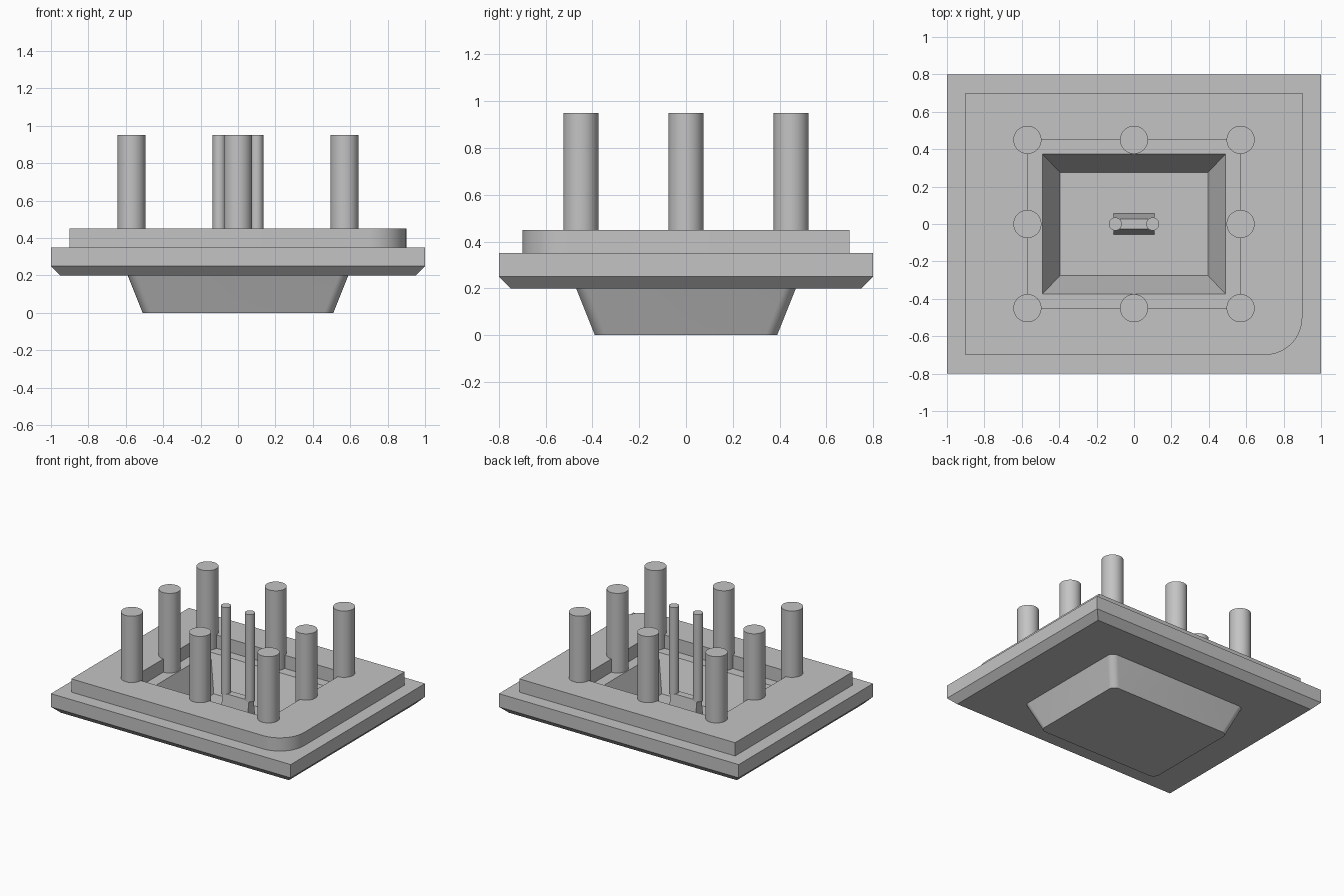
import bpy
import bmesh
import math

cube = bpy.data.objects.get("Cube")
if cube:
    bpy.data.objects.remove(cube, do_unlink=True)

grey = bpy.data.materials.new("plain grey")
grey.use_nodes = True
colour = (0.55, 0.55, 0.55, 1)
grey.diffuse_color = colour
grey.node_tree.nodes["Principled BSDF"].inputs["Base Color"].default_value = colour


def ring(hx, hy, z, radii=(0, 0, 0, 0), steps=10):
    """Rectangle outline; corner radii run +x+y, -x+y, -x-y, +x-y."""
    points = []
    for i, (sx, sy) in enumerate([(1, 1), (-1, 1), (-1, -1), (1, -1)]):
        r = radii[i]
        for k in range(steps + 1):
            a = (i + k / steps) * math.pi / 2
            points.append((sx * (hx - r) + r * math.cos(a),
                           sy * (hy - r) + r * math.sin(a), z))
    return points


def finish(obj):
    obj.data.materials.append(grey)
    bpy.ops.object.select_all(action="DESELECT")
    obj.select_set(True)
    bpy.context.view_layer.objects.active = obj
    bpy.ops.object.shade_smooth_by_angle(angle=math.radians(25))


def loft(name, rings):
    """Skin a stack of outlines and cap both ends."""
    bm = bmesh.new()
    loops = [[bm.verts.new(p) for p in r] for r in rings]
    for a, b in zip(loops, loops[1:]):
        n = len(a)
        for i in range(n):
            j = (i + 1) % n
            bm.faces.new((a[i], a[j], b[j], b[i]))
    bm.faces.new(loops[0][::-1])
    bm.faces.new(loops[-1])
    bmesh.ops.remove_doubles(bm, verts=bm.verts, dist=1e-5)
    bmesh.ops.recalc_face_normals(bm, faces=bm.faces)
    mesh = bpy.data.meshes.new(name)
    bm.to_mesh(mesh)
    bm.free()
    obj = bpy.data.objects.new(name, mesh)
    bpy.context.collection.objects.link(obj)
    finish(obj)


def pillar(name, x, y, radius, bottom, top=0.95):
    bpy.ops.mesh.primitive_cylinder_add(vertices=48, radius=radius, depth=top - bottom,
                                        location=(x, y, (top + bottom) / 2))
    obj = bpy.context.object
    obj.name = name
    finish(obj)


# Tray: sunken foot, chamfered plate, raised step with one round corner, stepped basin
soft = (0.05,) * 4
one_round = (0, 0, 0, 0.2)
loft("tray", [
    ring(0.51, 0.39, 0, soft),
    ring(0.59, 0.47, 0.2, soft),
    ring(0.95, 0.75, 0.2),
    ring(1, 0.8, 0.25),
    ring(1, 0.8, 0.35),
    ring(0.9, 0.7, 0.35, one_round),
    ring(0.9, 0.7, 0.45, one_round),
    ring(0.57, 0.45, 0.45),
    ring(0.57, 0.45, 0.35),
    ring(0.49, 0.375, 0.35),
    ring(0.395, 0.275, 0.1),
])

# Pillars around the basin rim
for x in (-0.57, 0, 0.57):
    for y in (-0.45, 0, 0.45):
        if x or y:
            pillar("rim_pillar", x, y, 0.075, 0.35)

# Centre block with two thin posts
loft("centre_block", [ring(0.11, 0.055, 0.1), ring(0.11, 0.027, 0.3)])
for x in (-0.1, 0.1):
    pillar("thin_post", x, 0, 0.035, 0.29)
